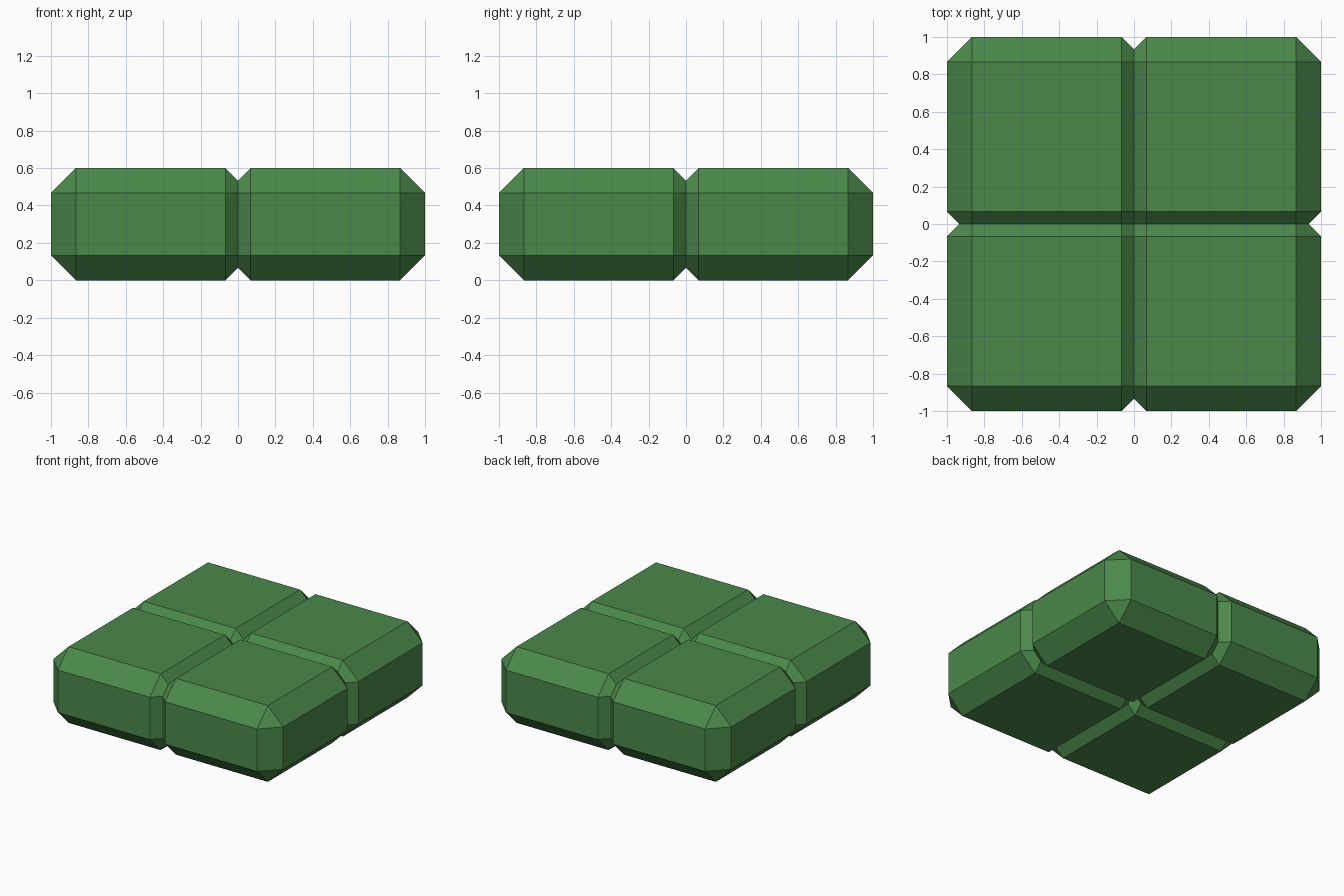
import bpy, bmesh
from mathutils import Matrix

if "Cube" in bpy.data.objects:
    bpy.data.objects.remove(bpy.data.objects["Cube"])

CHAMFER = 0.1333
OVERLAP = CHAMFER / 2      # each block reaches this far past the centre lines
HEIGHT = 0.6

green = bpy.data.materials.new("leaf green")
green.diffuse_color = (0.07, 0.25, 0.07, 1)
green.use_nodes = True
green.node_tree.nodes["Principled BSDF"].inputs["Base Color"].default_value = green.diffuse_color

# One chamfered block in the +x +y quarter
size = 1 + OVERLAP
mid = (1 - OVERLAP) / 2
bm = bmesh.new()
bmesh.ops.create_cube(bm, size=1, matrix=Matrix.Translation((mid, mid, HEIGHT / 2))
                      @ Matrix.Diagonal((size, size, HEIGHT, 1)))
bmesh.ops.bevel(bm, geom=bm.edges[:], offset=CHAMFER, offset_type='OFFSET',
                segments=1, profile=0.5, affect='EDGES')

# Trim at the centre lines so the four blocks join into one skin
for normal in ((1, 0, 0), (0, 1, 0)):
    bmesh.ops.bisect_plane(bm, geom=bm.verts[:] + bm.edges[:] + bm.faces[:],
                           plane_co=(0, 0, 0), plane_no=normal, clear_inner=True)

mesh = bpy.data.meshes.new("block_slab")
bm.to_mesh(mesh)
bm.free()
mesh.materials.append(green)
slab = bpy.data.objects.new("block_slab", mesh)
bpy.context.collection.objects.link(slab)

# Mirror into the 2 x 2 slab
mirror = slab.modifiers.new("four_blocks", 'MIRROR')
mirror.use_axis = (True, True, False)
mirror.use_clip = True
